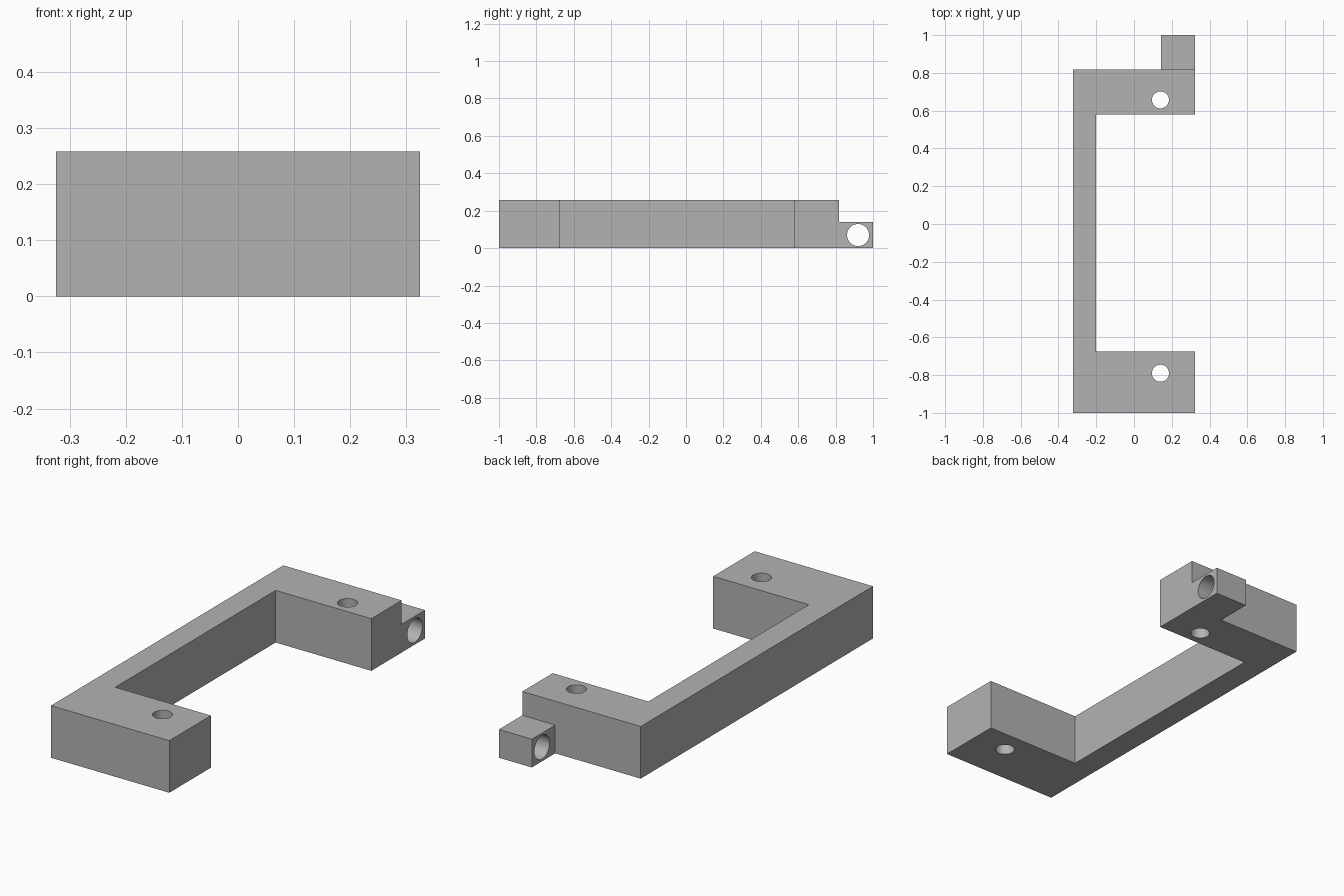
import bpy, bmesh
from math import pi
from mathutils import Matrix, Vector

cube = bpy.data.objects.get("Cube")
if cube:
    bpy.data.objects.remove(cube, do_unlink=True)

grey = bpy.data.materials.new("plain grey")
grey.use_nodes = True
colour = (0.45, 0.45, 0.45, 1)
grey.diffuse_color = colour
grey.node_tree.nodes["Principled BSDF"].inputs["Base Color"].default_value = colour


def add_object(name, bm):
    bmesh.ops.recalc_face_normals(bm, faces=bm.faces)
    mesh = bpy.data.meshes.new(name)
    bm.to_mesh(mesh)
    bm.free()
    mesh.materials.append(grey)
    obj = bpy.data.objects.new(name, mesh)
    bpy.context.collection.objects.link(obj)
    return obj


def prism(name, outline, height):
    bm = bmesh.new()
    face = bm.faces.new([bm.verts.new((x, y, 0)) for x, y in outline])
    top = bmesh.ops.extrude_face_region(bm, geom=[face])["geom"]
    verts = [v for v in top if isinstance(v, bmesh.types.BMVert)]
    bmesh.ops.translate(bm, vec=(0, 0, height), verts=verts)
    return add_object(name, bm)


def drill(name, centre, radius, axis="Z"):
    turn = Matrix.Rotation(pi / 2, 4, "Y") if axis == "X" else Matrix()
    bm = bmesh.new()
    bmesh.ops.create_cone(bm, cap_ends=True, segments=48, radius1=radius,
                          radius2=radius, depth=0.6,
                          matrix=Matrix.Translation(Vector(centre)) @ turn)
    return add_object(name, bm)


def combine(target, tool, operation):
    mod = target.modifiers.new(tool.name, "BOOLEAN")
    mod.operation = operation
    mod.solver = "EXACT"
    mod.object = tool
    bpy.context.view_layer.objects.active = target
    bpy.ops.object.modifier_apply(modifier=mod.name)
    bpy.data.objects.remove(tool, do_unlink=True)


# C-shaped bracket: long spine with an arm at each end
right, spine, left = -0.324, -0.2, 0.324
front, front_inner, back_inner, back = -1, -0.675, 0.58, 0.817
bracket = prism("bracket", [(right, front), (left, front), (left, front_inner),
                            (spine, front_inner), (spine, back_inner),
                            (left, back_inner), (left, back), (right, back)], 0.258)

# Low hinge lug behind the back arm
lug = prism("hinge_lug", [(0.144, back - 0.05), (left, back - 0.05),
                          (left, 1), (0.144, 1)], 0.14)
combine(bracket, lug, "UNION")

# Screw holes through the arms and pin hole through the lug
for cutter in (drill("front_screw_hole", (0.14, -0.79, 0.13), 0.045),
               drill("back_screw_hole", (0.14, 0.657, 0.13), 0.045),
               drill("pin_hole", (0.23, 0.92, 0.07), 0.059, "X")):
    combine(bracket, cutter, "DIFFERENCE")

# Smooth hole walls, sharp edges elsewhere
bpy.ops.object.select_all(action="DESELECT")
bracket.select_set(True)
bpy.context.view_layer.objects.active = bracket
bpy.ops.object.shade_smooth_by_angle(angle=pi / 6)
